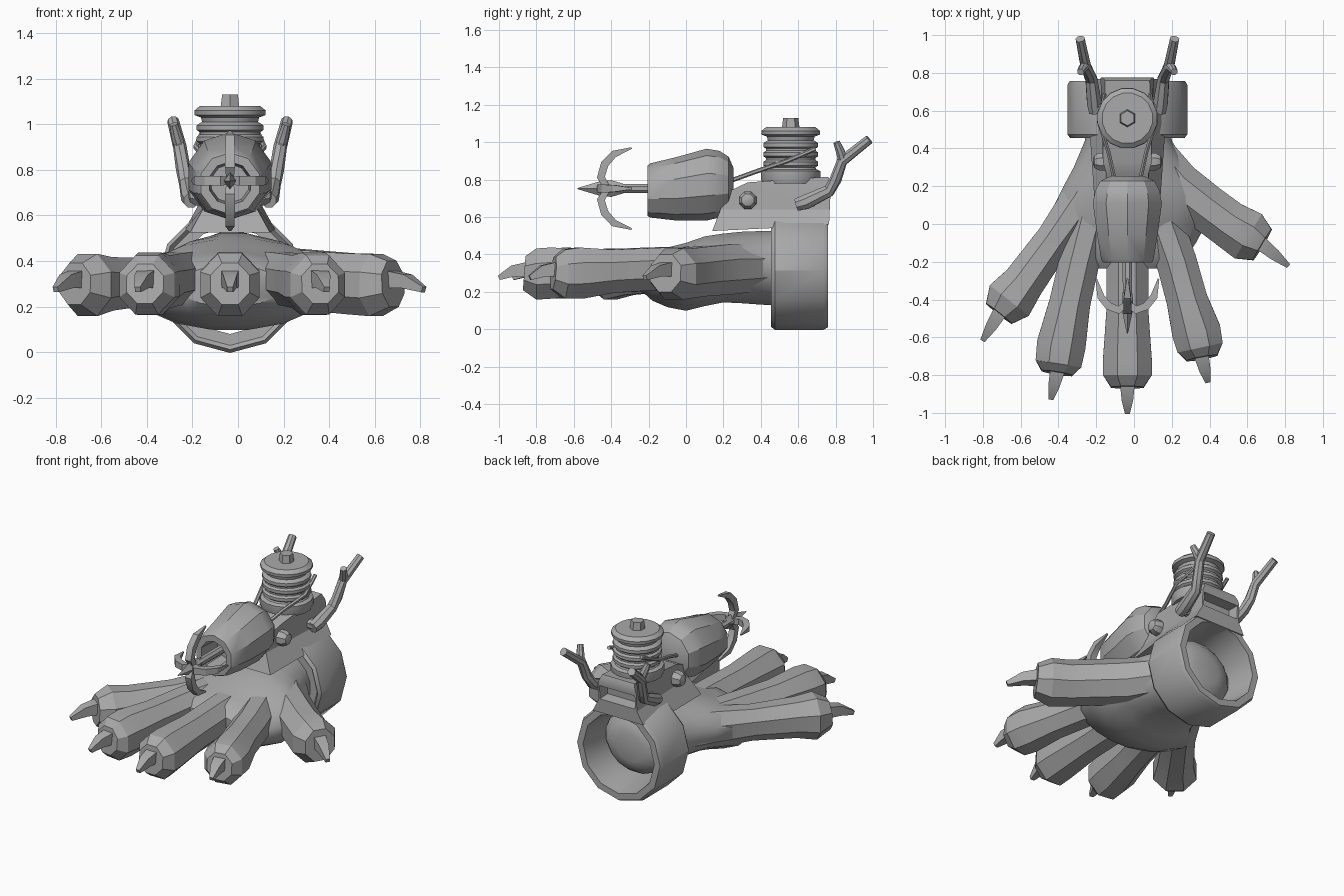
import bpy, bmesh, math
from mathutils import Vector

CX = -0.035  # centre line of cuff and launcher
MAT = bpy.data.materials.new("plain grey")
MAT.diffuse_color = (0.4, 0.4, 0.4, 1)


def finish(name, bm, angle=30):
    bmesh.ops.recalc_face_normals(bm, faces=bm.faces)
    me = bpy.data.meshes.new(name)
    bm.to_mesh(me)
    bm.free()
    me.materials.append(MAT)
    ob = bpy.data.objects.new(name, me)
    bpy.context.collection.objects.link(ob)
    bpy.ops.object.select_all(action='DESELECT')
    bpy.context.view_layer.objects.active = ob
    ob.select_set(True)
    bpy.ops.object.shade_smooth_by_angle(angle=math.radians(angle))
    return ob


def loft(name, pts, radii, n=8, axis=None, ref=(0, 0, 1), turn=0.5, closed=False, angle=30):
    """Rings of n points along a path; radii are numbers or (side, up) pairs."""
    bm = bmesh.new()
    pts = [Vector(p) for p in pts]
    rings = []
    for i, p in enumerate(pts):
        d = Vector(axis) if axis else (pts[min(i + 1, len(pts) - 1)] - pts[max(i - 1, 0)]).normalized()
        side = d.cross(Vector(ref)).normalized()
        up = side.cross(d).normalized()
        r = radii[i] if isinstance(radii[i], tuple) else (radii[i], radii[i])
        ring = []
        for k in range(n):
            a = 2 * math.pi * (k + turn) / n
            ring.append(bm.verts.new(p + side * r[0] * math.cos(a) + up * r[1] * math.sin(a)))
        rings.append(ring)
    pairs = list(zip(rings, rings[1:])) + ([(rings[-1], rings[0])] if closed else [])
    for a, b in pairs:
        for k in range(n):
            bm.faces.new((a[k], a[(k + 1) % n], b[(k + 1) % n], b[k]))
    if not closed:
        bm.faces.new(rings[0])
        bm.faces.new(rings[-1])
    return finish(name, bm, angle)


# Palm and wrist: (y, x min, x max, z min, z max)
palm = [(0.64, -0.13, 0.06, 0.22, 0.4), (0.62, -0.21, 0.14, 0.155, 0.47), (0.57, -0.265, 0.195, 0.12, 0.525),
        (0.44, -0.265, 0.205, 0.125, 0.53), (0.3, -0.325, 0.29, 0.135, 0.525), (0.2, -0.38, 0.36, 0.14, 0.515),
        (0.1, -0.43, 0.42, 0.12, 0.5), (0.0, -0.46, 0.39, 0.095, 0.465), (-0.1, -0.42, 0.335, 0.115, 0.44),
        (-0.18, -0.35, 0.28, 0.15, 0.42), (-0.235, -0.27, 0.2, 0.2, 0.38)]
loft("palm", [((a + b) / 2, y, (c + d) / 2) for y, a, b, c, d in palm],
     [((b - a) / 2, (d - c) / 2) for y, a, b, c, d in palm], n=16, axis=(0, -1, 0), angle=40)

# Fingers: path in plan, radii, claw tip
fingers = {
    "outer_finger": ([(-0.12, 0.46), (-0.265, 0.14), (-0.42, -0.08), (-0.585, -0.31), (-0.66, -0.405), (-0.715, -0.475)],
                     [0.12, 0.125, 0.108, 0.122, 0.145, 0.095], (-0.8, -0.615)),
    "left_finger": ([(-0.2, 0.15), (-0.29, -0.2), (-0.34, -0.42), (-0.385, -0.64), (-0.4, -0.74), (-0.408, -0.79)],
                    [0.12, 0.118, 0.12, 0.143, 0.135, 0.09], (-0.44, -0.925)),
    "middle_finger": ([(CX, 0.1), (CX, -0.2), (CX, -0.45), (CX, -0.72), (CX, -0.8), (CX, -0.865)],
                      [0.12, 0.122, 0.122, 0.143, 0.143, 0.095], (CX, -1.0)),
    "right_finger": ([(0.12, 0.1), (0.225, -0.2), (0.28, -0.4), (0.33, -0.57), (0.35, -0.655), (0.36, -0.71)],
                     [0.12, 0.118, 0.12, 0.143, 0.135, 0.09], (0.39, -0.835)),
    "thumb": ([(0.04, 0.45), (0.225, 0.21), (0.385, 0.085), (0.5, 0.0), (0.605, -0.065), (0.68, -0.11)],
              [0.12, 0.14, 0.137, 0.138, 0.152, 0.105], (0.815, -0.22)),
}
for name, (path, radii, tip) in fingers.items():
    zs = [0.33, 0.32, 0.31, 0.3, 0.295, 0.3]
    loft(name, [(x, y, z) for (x, y), z in zip(path, zs)],
         [(r * 0.98, min(r * 1.04, 0.148)) for r in radii], angle=25)
    a, b = Vector((*path[-1], 0.315)), Vector((*tip, 0.275))
    loft(name + "_claw", [a + (a - b) * 0.15, a.lerp(b, 0.45) + Vector((0, 0, 0.014)), b],
         [0.055, 0.043, 0.018], n=4)

# Wrist cuff, an open ring
cuff = [(0.475, 0.285), (0.455, 0.303), (0.475, 0.318), (0.735, 0.318), (0.758, 0.305), (0.758, 0.262), (0.6, 0.24), (0.475, 0.235)]
loft("wrist_cuff", [(CX, y, 0.315) for y, r in cuff], [r for y, r in cuff],
     n=12, axis=(0, 1, 0), turn=0, closed=True)

# Launcher mount: side profile, flared towards the cuff, socket at the back
bm = bmesh.new()
prof = [(0.14, 0.525), (0.2, 0.68), (0.235, 0.74), (0.33, 0.785), (0.76, 0.815), (0.775, 0.78), (0.765, 0.56), (0.45, 0.54)]
f = bm.faces.new([bm.verts.new((-1, y, z)) for y, z in prof])
ext = bmesh.ops.extrude_face_region(bm, geom=[f])["geom"]
bmesh.ops.translate(bm, vec=(2, 0, 0), verts=[v for v in ext if isinstance(v, bmesh.types.BMVert)])
for z in (0.64, 0.755):
    bmesh.ops.bisect_plane(bm, geom=bm.verts[:] + bm.edges[:] + bm.faces[:], plane_co=(0, 0, z), plane_no=(0, 0, 1))
for v in bm.verts:
    z = v.co.z
    w = 0.142 + max(0, 0.64 - z) * 0.55 - max(0, z - 0.755) * 0.4
    if v.co.y < 0.3:
        w -= 0.03
    v.co.x = CX + v.co.x * w
bmesh.ops.recalc_face_normals(bm, faces=bm.faces)
back = [f for f in bm.faces if f.normal.y > 0.9 and 0.64 < f.calc_center_median().z < 0.755]
bmesh.ops.inset_individual(bm, faces=back, thickness=0.018, depth=0)
bmesh.ops.inset_individual(bm, faces=back, thickness=0.01, depth=-0.07)
finish("launcher_mount", bm)

# Cable spool with ribs, cap and nut
spool = [(0.78, 0.155), (0.8, 0.162), (0.845, 0.162), (0.855, 0.14)]
for z in (0.865, 0.915, 0.965):
    spool += [(z, 0.135), (z + 0.01, 0.149), (z + 0.03, 0.149), (z + 0.04, 0.135)]
spool += [(1.01, 0.125), (1.03, 0.13), (1.04, 0.158), (1.06, 0.16), (1.08, 0.135)]
loft("cable_spool", [(CX, 0.56, z) for z, r in spool], [r for z, r in spool], n=16, axis=(0, 0, 1), ref=(0, 1, 0))
loft("spool_nut", [(CX, 0.56, z) for z in (1.07, 1.13)], [0.048, 0.04], n=6, axis=(0, 0, 1), ref=(0, 1, 0))

# Launcher barrel, hollow at the front: (y, z, radius)
barrel = [(0.255, 0.77, 0.09), (0.228, 0.772, 0.15), (0.18, 0.775, 0.178), (0.11, 0.773, 0.192), (-0.06, 0.75, 0.168),
          (-0.19, 0.742, 0.145), (-0.205, 0.74, 0.135), (-0.205, 0.74, 0.095), (-0.05, 0.74, 0.085)]
loft("launcher_barrel", [(CX, y, z) for y, z, r in barrel], [r for y, z, r in barrel], n=10, axis=(0, -1, 0))

# Grappling hook: shaft, spear head and four curved prongs
HZ = 0.752
loft("hook_shaft", [(CX, -0.04, HZ), (CX, -0.42, HZ)], [0.028, 0.026], n=8)
loft("hook_head", [(CX, y, HZ) for y in (-0.31, -0.4, -0.47, -0.58)],
     [0.018, (0.03, 0.045), (0.026, 0.036), 0.003], n=4, turn=0)
prong = [(0.0, -0.42), (0.06, -0.455), (0.13, -0.435), (0.185, -0.385), (0.217, -0.29)]
for i, (dx, dz) in enumerate([(0, 1), (0, -1), (0.76, 0), (-0.76, 0)]):
    loft(f"hook_prong_{i + 1}", [(CX + dx * r, y, HZ + dz * r) for r, y in prong],
         [0.022, 0.03, 0.03, 0.027, 0.006], n=4, ref=(1, 0, 0) if dz else (0, 0, 1))

# Paired parts: forked handles, side bolts and cables
for s, side in ((1, "right"), (-1, "left")):
    def P(dx, y, z):
        return (CX + s * dx, y, z)
    loft(side + "_fork", [P(0.17, 0.59, 0.665), P(0.175, 0.64, 0.68), P(0.19, 0.765, 0.74), P(0.205, 0.8, 0.8),
                          P(0.22, 0.835, 0.9), P(0.25, 0.98, 1.015)],
         [0.035, 0.042, 0.034, 0.032, 0.03, 0.026], n=8)
    loft(side + "_fork_pivot", [P(0.11, 0.62, 0.675), P(0.17, 0.62, 0.675)], [0.035, 0.035], n=8)
    loft(side + "_fork_branch", [P(0.22, 0.84, 0.9), P(0.235, 0.825, 0.95), P(0.248, 0.805, 1.0)],
         [0.027, 0.025, 0.019], n=8, ref=(0, 1, 0))
    loft(side + "_bolt", [P(d, 0.33, 0.69) for d in (0.1, 0.15, 0.175, 0.183)],
         [0.05, 0.05, 0.035, 0.012], n=8, axis=(s, 0, 0))
    loft(side + "_cable", [P(0.06, 0.2, 0.78), P(0.1, 0.38, 0.845), P(0.15, 0.54, 0.9), P(0.12, 0.69, 0.965)],
         [0.012] * 4, n=6)
